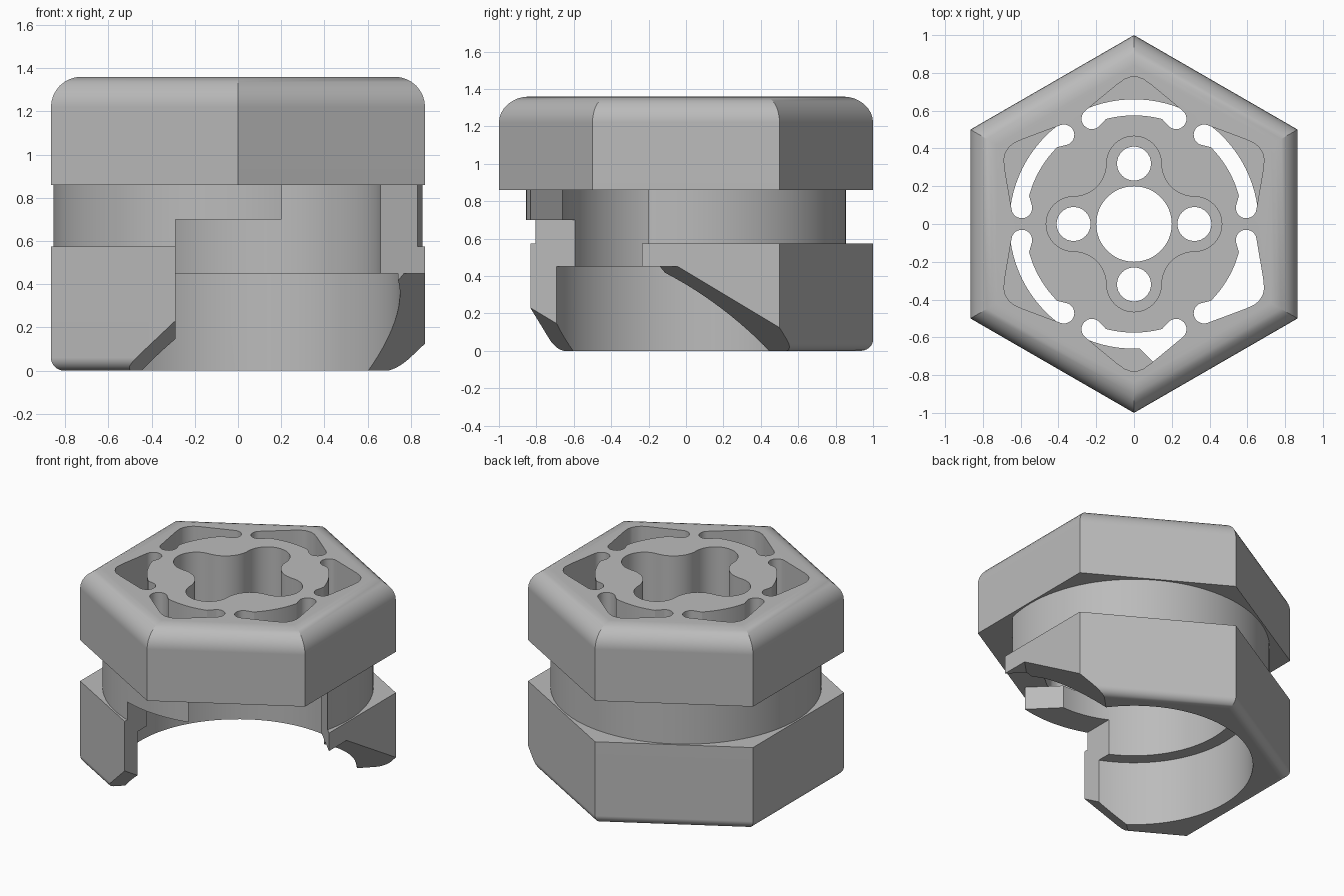
import bpy, bmesh, math
from mathutils import Matrix, Vector

if "Cube" in bpy.data.objects:
    bpy.data.objects.remove(bpy.data.objects["Cube"], do_unlink=True)

grey = bpy.data.materials.new("plain grey")
grey.use_nodes = True
colour = (0.5, 0.5, 0.5, 1)
grey.diffuse_color = colour
grey.node_tree.nodes["Principled BSDF"].inputs["Base Color"].default_value = colour


def arc(cx, cy, r, start, end, n):
    """Points on an arc, angles in degrees."""
    angles = [math.radians(start + (end - start) * i / n) for i in range(n + 1)]
    return [(cx + r * math.cos(a), cy + r * math.sin(a)) for a in angles]


def circle(r, cx=0, cy=0, n=96):
    return arc(cx, cy, r, 0, 360, n)[:-1]


def prism(name, outline, z0, z1, matrix=None, round_z=None, radius=0):
    """Extrude an outline; optionally round its rim at height round_z."""
    bm = bmesh.new()
    base = bm.faces.new([bm.verts.new((x, y, z0)) for x, y in outline])
    top = bmesh.ops.extrude_face_region(bm, geom=[base])["geom"]
    moved = [v for v in top if isinstance(v, bmesh.types.BMVert)]
    bmesh.ops.translate(bm, verts=moved, vec=(0, 0, z1 - z0))
    if radius:
        rim = [e for e in bm.edges if all(abs(v.co.z - round_z) < 1e-5 for v in e.verts)]
        bmesh.ops.bevel(bm, geom=rim, offset=radius, segments=8, profile=0.5, affect='EDGES')
    bmesh.ops.recalc_face_normals(bm, faces=bm.faces)
    if matrix:
        bm.transform(matrix)
    mesh = bpy.data.meshes.new(name)
    bm.to_mesh(mesh)
    bm.free()
    mesh.materials.append(grey)
    obj = bpy.data.objects.new(name, mesh)
    bpy.context.collection.objects.link(obj)
    return obj


def carve(obj, cutters):
    """Subtract the cutters, bake the result and shade it."""
    for cutter in cutters:
        cutter.hide_render = True
        mod = obj.modifiers.new("cut", 'BOOLEAN')
        mod.operation, mod.solver, mod.object = 'DIFFERENCE', 'EXACT', cutter
    bpy.context.view_layer.update()
    baked = bpy.data.meshes.new_from_object(obj.evaluated_get(bpy.context.evaluated_depsgraph_get()))
    obj.modifiers.clear()
    obj.data = baked
    bpy.ops.object.select_all(action='DESELECT')
    obj.select_set(True)
    bpy.context.view_layer.objects.active = obj
    bpy.ops.object.shade_smooth_by_angle(angle=math.radians(25))
    obj.modifiers.new("even shading", 'WEIGHTED_NORMAL').keep_sharp = True


hexagon = arc(0, 0, 1, 30, 330, 5)
Z_STEP, Z_COLLAR, Z_CAP, Z_TOP = 0.45, 0.575, 0.86, 1.36

# Solid parts
cap = prism("hex_cap", hexagon, Z_CAP, Z_TOP, round_z=Z_TOP, radius=0.14)
neck = prism("neck_ring", circle(0.855), Z_COLLAR, Z_CAP)
collar = prism("hex_collar", hexagon, 0, Z_COLLAR, round_z=0, radius=0.06)

# Six corner slots through the cap
half = arc(0.223, 0.557, 0.055, -130, 50, 12) + [(0.09, 0.738), (0.05, 0.766), (0.02, 0.777)]
slot = arc(0, 0, 0.575, 105, 75, 16) + half + [(-x, y) for x, y in reversed(half)]
cap_cutters = [prism("slot_cutter", slot, 0.7, 1.5, Matrix.Rotation(math.radians(60 * i), 4, 'Z'))
               for i in range(6)]

# Four-lobed pocket with bolt holes in its floor
lobes = []
for i in range(4):
    rot = Matrix.Rotation(math.pi / 2 * i, 2)
    quarter = arc(0.32, 0, 0.145, -90, 90, 20) + arc(0.32, 0.32, 0.175, 270, 180, 12)[1:-1]
    lobes += [tuple(rot @ Vector(p)) for p in quarter]
cap_cutters.append(prism("pocket_cutter", lobes, 0.96, 1.5))
cap_cutters.append(prism("bore_cutter", circle(0.2, n=48), 0.7, 1.1))
for x, y in ((0.32, 0), (-0.32, 0), (0, 0.32), (0, -0.32)):
    cap_cutters.append(prism("bolt_cutter", circle(0.09, x, y, 32), 0.7, 1.1))

# Stepped bore and side opening through the neck and collar
bore = prism("neck_bore_cutter", circle(0.66), -0.2, 1.1)
wide_bore = prism("collar_bore_cutter", circle(0.75), -0.2, Z_STEP)
edge = 0.63
channel = prism("channel_cutter", [(-edge / 2, -edge / 2), (1.2, -1.2 - edge),
                                   (2, edge - 2), (edge / 2, edge / 2)], Z_STEP, 1.1)
notch = prism("notch_cutter", [(-0.29, -1.3), (edge + 1.3, -1.3), (edge, 0), (-0.29, 0)], -0.2, 0.7)
s = math.sqrt(0.5)
diagonal = Matrix(((s, 0, -s, 0), (-s, 0, -s, 0), (0, 1, 0, 0), (0, 0, 0, 1)))
ramp = prism("ramp_cutter", [(-0.006, -0.1), (2, -0.1), (2, Z_STEP), (0.642, Z_STEP)],
             -1.5, 1.5, diagonal)

carve(cap, cap_cutters)
carve(neck, [bore, channel, notch])
carve(collar, [bore, wide_bore, channel, notch, ramp])

# Remove the finished cutters
for cutter in cap_cutters + [bore, wide_bore, channel, notch, ramp]:
    bpy.data.objects.remove(cutter, do_unlink=True)
